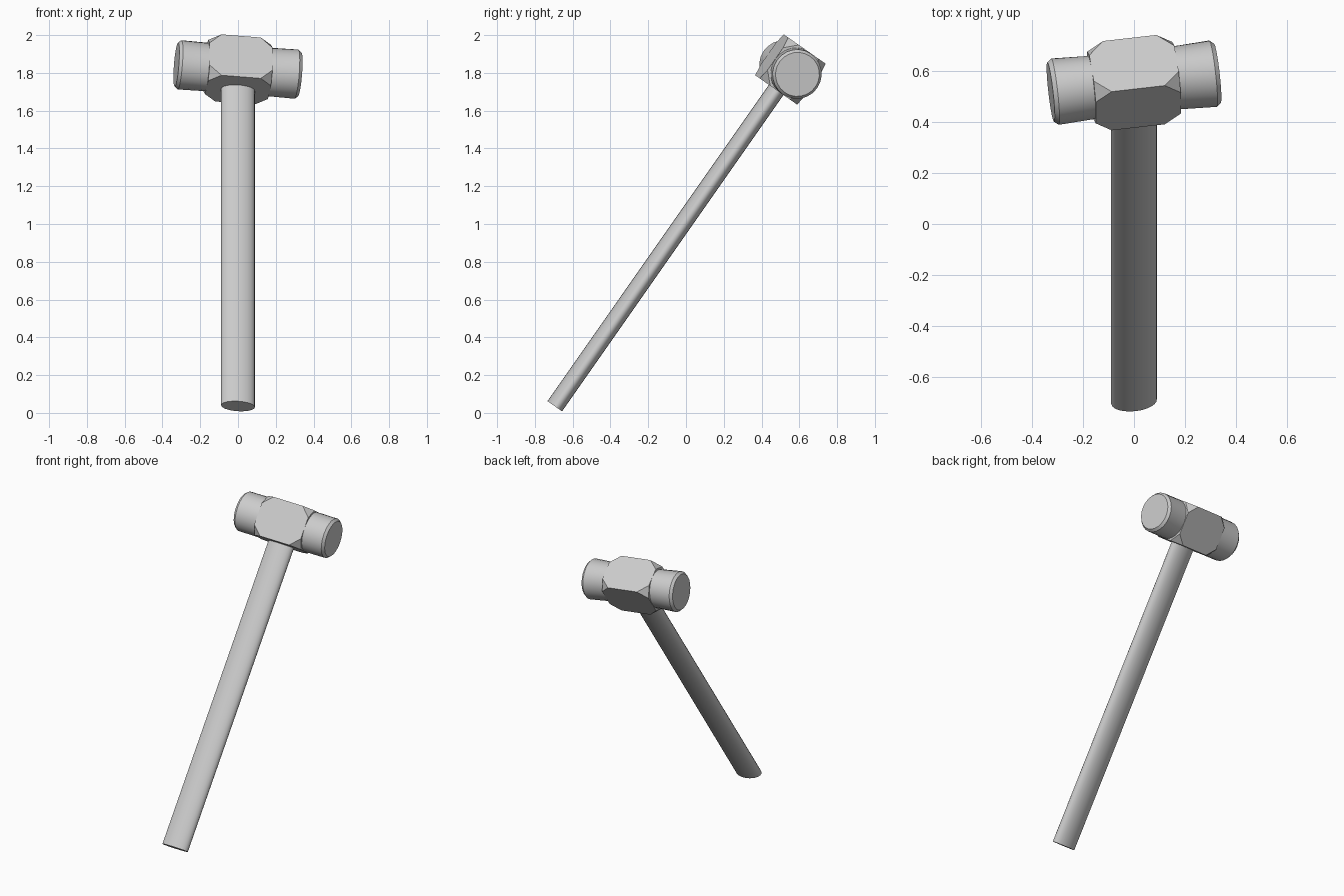
import bpy, bmesh, math
from mathutils import Matrix, Vector

if "Cube" in bpy.data.objects:
    bpy.data.objects.remove(bpy.data.objects["Cube"])

# Local frame of the hammer: X along head, Z along handle, origin at head centre
up = Vector((0, 1.248, 1.783)).normalized()
side = Vector((0, up.z, -up.y))
twist = math.radians(7.9)
ax = Vector((1, 0, 0)) * math.cos(twist) + side * math.sin(twist)
ay = up.cross(ax)
FRAME = Matrix.Translation((0, 0.553, 1.818)) @ Matrix((ax, ay, up)).transposed().to_4x4()


def finish(name, bm, angle=30):
    bmesh.ops.recalc_face_normals(bm, faces=bm.faces[:])
    mesh = bpy.data.meshes.new(name)
    bm.to_mesh(mesh)
    bm.free()
    ob = bpy.data.objects.new(name, mesh)
    bpy.context.collection.objects.link(ob)
    ob.matrix_world = FRAME
    bpy.ops.object.select_all(action='DESELECT')
    ob.select_set(True)
    bpy.context.view_layer.objects.active = ob
    bpy.ops.object.shade_smooth_by_angle(angle=math.radians(angle))
    return ob


def loft(name, rings, n, point):
    """Skin elliptical rings (position, radius a, radius b) and cap both ends."""
    bm = bmesh.new()
    loops = []
    for t, a, b in rings:
        loops.append([bm.verts.new(point(t, a * math.cos(2 * math.pi * i / n),
                                         b * math.sin(2 * math.pi * i / n)))
                      for i in range(n)])
    for r0, r1 in zip(loops, loops[1:]):
        for i in range(n):
            j = (i + 1) % n
            bm.faces.new((r0[i], r0[j], r1[j], r1[i]))
    bm.faces.new(loops[0])
    bm.faces.new(loops[-1])
    return finish(name, bm)


# Handle: straight oval shaft
loft("handle", [(-2.176, 0.09, 0.046), (-0.05, 0.09, 0.046)], 24,
     lambda t, a, b: (a, b, t))

# Head barrel: round striking ends, slightly oval in the middle
half = [(0.165, 0.121, 0.132), (0.312, 0.131, 0.131), (0.329, 0.117, 0.117)]
loft("head_barrel", [(-t, a, b) for t, a, b in reversed(half)] + half, 24,
     lambda t, a, b: (t, a, b))

# Central block with the eight corners cut off towards the barrel
S, H, C = 0.122, 0.132, 0.06
bm = bmesh.new()
for sx in (-1, 1):
    for sy in (-1, 1):
        for sz in (-1, 1):
            for x, y, z in ((0.105, S, H), (0.168, S, H - C), (0.168, S - C, H)):
                bm.verts.new((sx * x, sy * y, sz * z))
bmesh.ops.convex_hull(bm, input=bm.verts[:])
bmesh.ops.dissolve_limit(bm, angle_limit=0.02, verts=bm.verts[:], edges=bm.edges[:])
finish("head_block", bm, 15)
